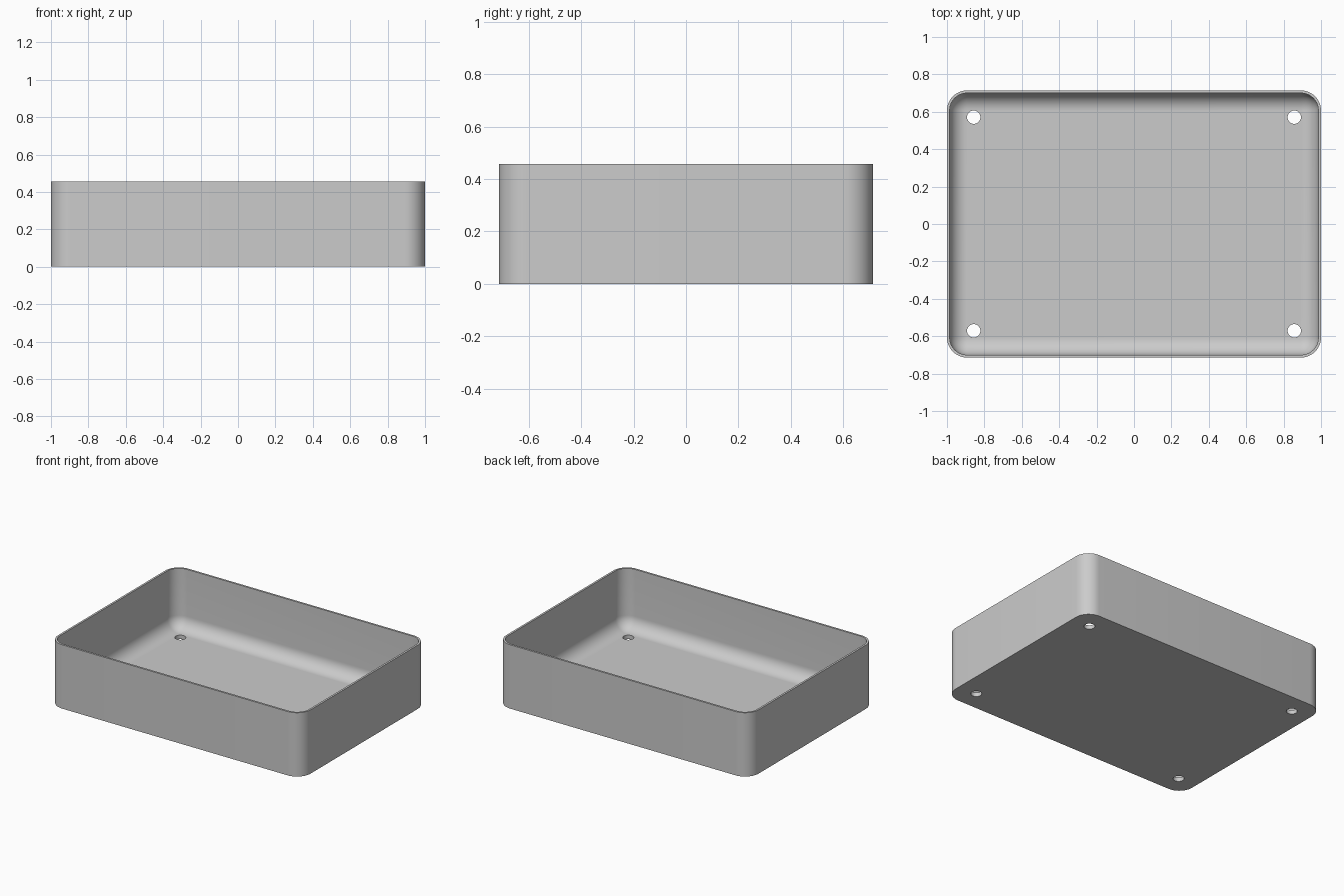
import bpy, bmesh, math

if "Cube" in bpy.data.objects:
    bpy.data.objects.remove(bpy.data.objects["Cube"], do_unlink=True)

HALF_X, HALF_Y, HEIGHT = 1.0, 0.714, 0.457
CORNER, WALL, FLOOR = 0.107, 0.0143, 0.0286
FILLET = CORNER - WALL
STEPS = 12

grey = bpy.data.materials.new("plain grey")
grey.use_nodes = True
colour = (0.6, 0.6, 0.6, 1)
grey.diffuse_color = colour
grey.node_tree.nodes["Principled BSDF"].inputs["Base Color"].default_value = colour


def ring(bm, inset, z):
    """Rounded rectangle, moved inwards around fixed corner centres."""
    r = CORNER - inset
    verts = []
    for k, (sx, sy) in enumerate([(1, 1), (-1, 1), (-1, -1), (1, -1)]):
        for i in range(STEPS + 1):
            a = math.pi / 2 * (k + i / STEPS)
            verts.append(bm.verts.new((sx * (HALF_X - CORNER) + r * math.cos(a),
                                       sy * (HALF_Y - CORNER) + r * math.sin(a), z)))
    return verts


# Tray shell: outside wall, rim, inside wall, filleted floor
profile = [(0, 0), (0, HEIGHT), (WALL, HEIGHT)]
for i in range(STEPS + 1):
    a = math.pi / 2 * i / STEPS
    profile.append((WALL + FILLET * (1 - math.cos(a)),
                    FLOOR + FILLET * (1 - math.sin(a))))
bm = bmesh.new()
rings = [ring(bm, inset, z) for inset, z in profile]
n = len(rings[0])
for low, high in zip(rings, rings[1:]):
    for i in range(n):
        j = (i + 1) % n
        bm.faces.new((low[i], low[j], high[j], high[i]))
bm.faces.new(rings[0][::-1])
bm.faces.new(rings[-1])
bmesh.ops.remove_doubles(bm, verts=bm.verts, dist=1e-5)
bmesh.ops.recalc_face_normals(bm, faces=bm.faces)
mesh = bpy.data.meshes.new("tray")
bm.to_mesh(mesh)
bm.free()
mesh.materials.append(grey)
tray = bpy.data.objects.new("tray", mesh)
bpy.context.collection.objects.link(tray)

# Four drain holes through the floor
for sx in (-1, 1):
    for sy in (-1, 1):
        bpy.ops.mesh.primitive_cylinder_add(vertices=40, radius=0.0357, depth=0.3,
                                            location=(sx * 0.857, sy * 0.571, 0))
        cutter = bpy.context.object
        cutter.name = "hole_cutter"
        cutter.data.materials.append(grey)
        cut = tray.modifiers.new("hole", 'BOOLEAN')
        cut.operation, cut.solver, cut.object = 'DIFFERENCE', 'EXACT', cutter
        bpy.ops.object.select_all(action='DESELECT')
        tray.select_set(True)
        bpy.context.view_layer.objects.active = tray
        bpy.ops.object.modifier_apply(modifier=cut.name)
        bpy.data.objects.remove(cutter, do_unlink=True)

bpy.ops.object.shade_smooth_by_angle(angle=math.radians(30))
